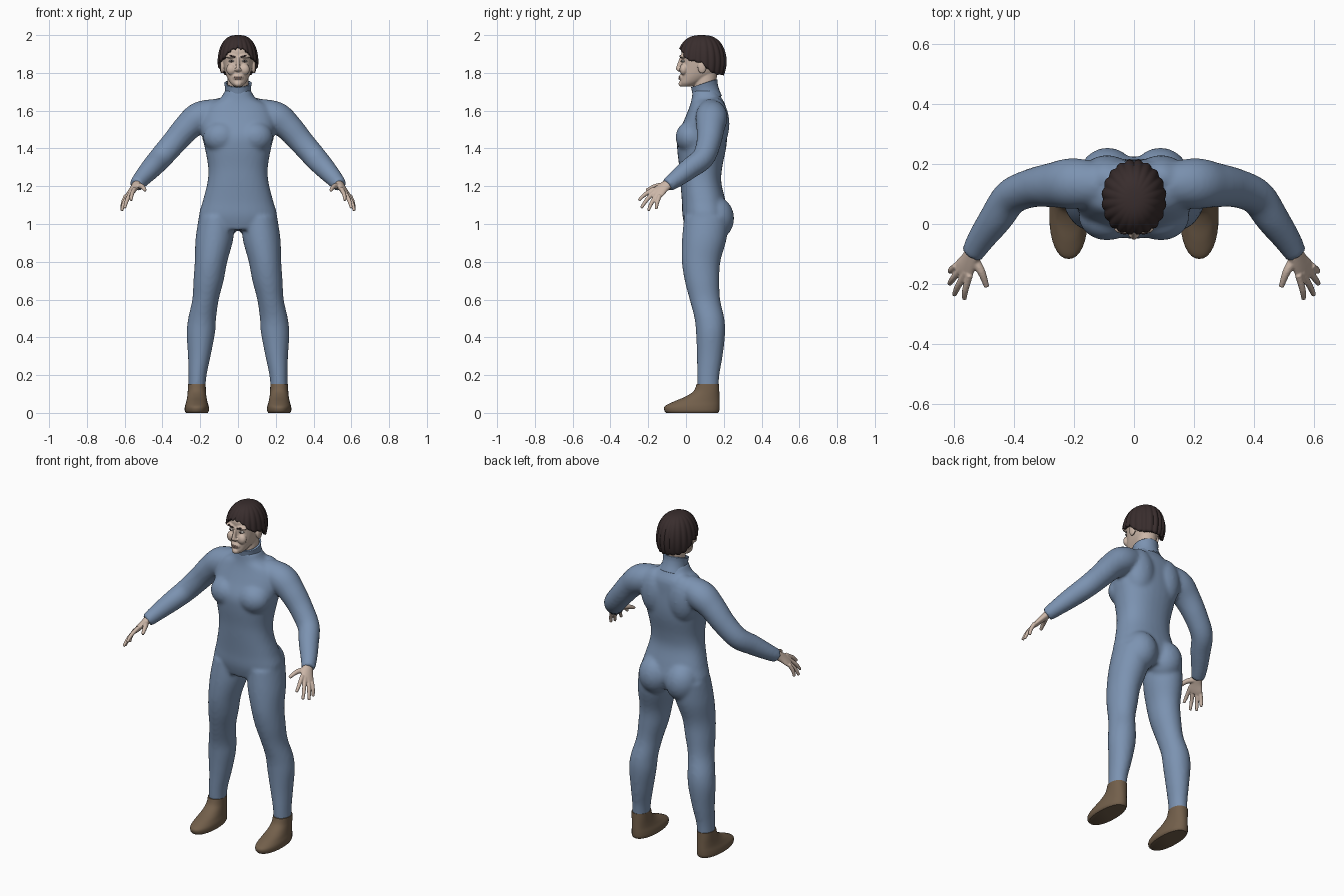
import bpy, bmesh, math
from mathutils import Vector, Matrix

cube = bpy.data.objects.get("Cube")
if cube:
    bpy.data.objects.remove(cube, do_unlink=True)

X, Y = Vector((1, 0, 0)), Vector((0, 1, 0))


def material(name, r, g, b):
    m = bpy.data.materials.new(name)
    m.use_nodes = True
    m.diffuse_color = (r, g, b, 1)
    bsdf = next(n for n in m.node_tree.nodes if n.type == "BSDF_PRINCIPLED")
    bsdf.inputs["Base Color"].default_value = (r, g, b, 1)
    bsdf.inputs["Roughness"].default_value = 0.7
    return m


SUIT = material("suit_blue", 0.20, 0.29, 0.44)
SHOE = material("shoe_brown", 0.17, 0.115, 0.07)
HAIR = material("hair_dark_brown", 0.04, 0.026, 0.026)
SKIN = material("skin", 0.60, 0.47, 0.39)
LIP = material("lip", 0.45, 0.28, 0.23)
EYE = material("eye_white", 0.65, 0.62, 0.58)


def spline(rows, steps=5):
    """Smooth interpolation through rows of numbers."""
    pts = [rows[0]] + list(rows) + [rows[-1]]
    out = []
    for a, b, c, d in zip(pts, pts[1:], pts[2:], pts[3:]):
        for i in range(steps):
            t = i / steps
            out.append([0.5 * (2 * q + (r - p) * t + (2 * p - 5 * q + 4 * r - s) * t * t
                               + (3 * q - p - 3 * r + s) * t ** 3)
                        for p, q, r, s in zip(a, b, c, d)])
    return out + [list(rows[-1])]


def loft(bm, rows, side=X, depth=None, n=32, power=2.0, caps=True):
    """Skin rings (x, y, z, half width, half depth) along a smooth path."""
    rows = spline(rows)
    rings = []
    for i, row in enumerate(rows):
        u, v = side, depth
        if depth is None:
            t = Vector(rows[min(i + 1, len(rows) - 1)][:3]) - Vector(rows[max(i - 1, 0)][:3])
            t.normalize()
            u = (side - t * side.dot(t)).normalized()
            v = t.cross(u)
        ring = []
        for k in range(n):
            a = math.tau * k / n
            c, s = (math.copysign(abs(f) ** (2 / power), f) for f in (math.cos(a), math.sin(a)))
            ring.append(bm.verts.new(Vector(row[:3]) + u * (c * row[3]) + v * (s * row[4])))
        rings.append(ring)
    faces = []
    for a, b in zip(rings, rings[1:]):
        for k in range(n):
            j = (k + 1) % n
            faces.append(bm.faces.new((a[k], a[j], b[j], b[k])))
    if caps:
        faces += [bm.faces.new(rings[0]), bm.faces.new(rings[-1])]
    bmesh.ops.recalc_face_normals(bm, faces=faces)


def column(bm, rows, **kw):
    """Upright centred loft from (z, half width, front y, back y)."""
    loft(bm, [(0, (f + b) / 2, z, w, (b - f) / 2) for z, w, f, b in rows], depth=Y, **kw)


def ball(bm, centre, radii):
    m = Matrix.Translation(centre) @ Matrix.Diagonal((*radii, 1))
    bmesh.ops.create_uvsphere(bm, u_segments=24, v_segments=14, radius=1, matrix=m)


def mirror(bm):
    new = bmesh.ops.duplicate(bm, geom=bm.verts[:] + bm.edges[:] + bm.faces[:])["geom"]
    for e in new:
        if isinstance(e, bmesh.types.BMVert):
            e.co.x *= -1
    bmesh.ops.reverse_faces(bm, faces=[e for e in new if isinstance(e, bmesh.types.BMFace)])


def finish(name, bm, mat, voxel=0, smooth=4, shell=0):
    me = bpy.data.meshes.new(name)
    bm.to_mesh(me)
    bm.free()
    ob = bpy.data.objects.new(name, me)
    bpy.context.scene.collection.objects.link(ob)
    me.materials.append(mat)
    bpy.ops.object.select_all(action="DESELECT")
    ob.select_set(True)
    bpy.context.view_layer.objects.active = ob
    bpy.ops.object.shade_smooth_by_angle(angle=math.radians(50))
    if shell:
        mod = ob.modifiers.new("thickness", "SOLIDIFY")
        mod.thickness, mod.offset = shell, -1
    if voxel:
        mod = ob.modifiers.new("fuse", "REMESH")
        mod.mode, mod.voxel_size, mod.use_smooth_shade = "VOXEL", voxel, True
        mod = ob.modifiers.new("soften", "SMOOTH")
        mod.factor, mod.iterations = 0.5, smooth
    return ob


# Body suit: legs, arms and muscle masses fused with the torso
bm = bmesh.new()
loft(bm, [(.112, .11, 1.04, .095, .12), (.125, .097, .92, .1, .118), (.143, .08, .80, .086, .102),
          (.156, .085, .70, .08, .092), (.172, .1, .60, .07, .081), (.19, .124, .50, .074, .079),
          (.197, .13, .42, .075, .077), (.205, .126, .30, .06, .068), (.214, .118, .20, .048, .059),
          (.218, .116, .12, .045, .056)], depth=Y)
loft(bm, [(.10, .13, 1.595, .07, .07), (.2, .135, 1.565, .085, .083), (.27, .13, 1.51, .075, .073),
          (.34, .12, 1.43, .065, .066), (.41, .09, 1.35, .06, .062), (.46, .02, 1.295, .056, .056),
          (.51, -.05, 1.24, .046, .046), (.54, -.1, 1.205, .038, .038)], side=Y)
ball(bm, (.088, .155, 1.03), (.098, .1, .115))   # buttock
ball(bm, (.09, .025, 1.46), (.095, .08, .085))   # chest
ball(bm, (.09, .155, 1.53), (.09, .075, .14))    # shoulder blade
mirror(bm)
column(bm, [(1.71, .068, .035, .165), (1.665, .095, .03, .19), (1.625, .165, .02, .21),
            (1.55, .195, -.01, .215), (1.47, .192, -.045, .218), (1.4, .175, -.047, .212),
            (1.3, .158, -.036, .192), (1.22, .162, -.03, .187), (1.12, .187, -.022, .21),
            (1.04, .206, -.018, .225), (.97, .17, .0, .2)], power=2.3)
finish("body_suit", bm, SUIT, voxel=.01, smooth=7)

# Standing collar, lower at the front
bm = bmesh.new()
loft(bm, [(0, .11, 1.655, .082, .08), (0, .106, 1.69, .07, .07), (0, .1, 1.72, .069, .068),
          (0, .097, 1.745, .073, .07)], depth=Vector((0, 1, .3)), caps=False)
finish("collar", bm, SUIT, shell=.01)

# Shoes
bm = bmesh.new()
loft(bm, [(.218, (f + b) / 2, z, w, (b - f) / 2) for z, w, f, b in
          [(.152, .047, .056, .175), (.115, .048, .04, .176), (.085, .051, -.005, .177),
           (.06, .056, -.065, .178), (.035, .063, -.112, .178), (.012, .064, -.114, .176),
           (0, .058, -.104, .17)]], depth=Y, power=2.2)
mirror(bm)
finish("shoes", bm, SHOE)

# Hands: palm, four fingers and thumb
bm = bmesh.new()
across = Vector((.05, .045, -.04)).normalized()
loft(bm, [(.525, -.075, 1.225, .027, .025), (.549, -.122, 1.192, .034, .019),
          (.568, -.152, 1.165, .041, .015), (.576, -.168, 1.152, .036, .011)], side=across)
fingers = [((.551, -.182, 1.177), (.566, -.25, 1.125)), ((.566, -.172, 1.163), (.6, -.237, 1.085)),
           ((.582, -.157, 1.148), (.616, -.2, 1.07)), ((.596, -.142, 1.139), (.614, -.158, 1.078))]
for start, tip in fingers:
    a, b = Vector(start), Vector(tip)
    root, mid = a - (b - a) * .2, (a + b) / 2 + Vector((.004, -.003, .004))
    loft(bm, [(*root, .012, .012), (*mid, .011, .011), (*b, .008, .008)], side=across, n=12)
loft(bm, [(.54, -.11, 1.2, .018, .018), (.51, -.158, 1.2, .014, .014),
          (.491, -.21, 1.178, .009, .009)], side=across, n=12)
mirror(bm)
finish("hands", bm, SKIN, voxel=.004, smooth=3)

# Head with neck, nose, cheeks, brow ridges and ears
bm = bmesh.new()
ball(bm, (.035, -.012, 1.818), (.027, .022, .03))    # cheek
ball(bm, (.034, -.014, 1.888), (.034, .019, .011))   # brow ridge
ball(bm, (.01, -.036, 1.817), (.009, .01, .008))     # nostril
ball(bm, (.083, .085, 1.832), (.011, .024, .036))    # ear
mirror(bm)
column(bm, [(1.728, .022, -.024, .03), (1.745, .04, -.032, .07), (1.77, .055, -.03, .12),
            (1.8, .067, -.027, .16), (1.84, .076, -.024, .18), (1.88, .081, -.024, .19),
            (1.92, .083, -.024, .19), (1.95, .075, -.004, .18), (1.975, .05, .035, .15),
            (1.985, .02, .07, .11)], power=2.2)
column(bm, [(1.62, .057, .045, .16), (1.7, .056, .042, .158), (1.8, .056, .045, .165)])
loft(bm, [(0, -.02, 1.885, .009, .012), (0, -.032, 1.85, .009, .013), (0, -.039, 1.82, .012, .014),
          (0, -.032, 1.806, .008, .008)], depth=Y, n=16)
ball(bm, (0, -.026, 1.742), (.02, .014, .015))       # chin
ball(bm, (0, -.02, 1.776), (.03, .018, .02))         # mouth mound
finish("head", bm, SKIN, voxel=.004, smooth=4)

# Lips
bm = bmesh.new()
ball(bm, (0, -.032, 1.778), (.021, .008, .004))
ball(bm, (0, -.032, 1.769), (.018, .008, .005))
finish("lips", bm, LIP)

# Eyes with dark irises, and eyebrows
bm = bmesh.new()
ball(bm, (.034, -.014, 1.862), (.016, .012, .006))
mirror(bm)
finish("eyes", bm, EYE)
bm = bmesh.new()
ball(bm, (.034, -.022, 1.862), (.006, .006, .0055))
loft(bm, [(.016, -.029, 1.882, .003, .004), (.038, -.03, 1.89, .004, .005),
          (.062, -.014, 1.884, .002, .004)], side=Y, n=10)
mirror(bm)
finish("irises_and_eyebrows", bm, HAIR)

# Hair: ribbed cap whose lower edge drops from forehead to nape
EDGE = [(0, 58), (.45, 63), (.95, 86), (1.6, 93), (1.95, 112), (2.3, 119), (3.2, 121)]


def edge_angle(a):
    for (a0, e0), (a1, e1) in zip(EDGE, EDGE[1:]):
        if a <= a1:
            return math.radians(e0 + (e1 - e0) * (a - a0) / (a1 - a0))


bm = bmesh.new()
N, M = 144, 18
grid = []
for i in range(N):
    a = math.tau * i / N
    lock = abs(math.sin(10 * a))
    end = edge_angle(min(a, math.tau - a)) + .05 * (lock - .5)
    col = []
    for j in range(1, M + 1):
        th = end * j / M
        r = math.sin(th) ** .75 * (1 + .06 * (lock - .7) * math.sin(th))
        col.append(bm.verts.new((.107 * r * math.sin(a), .083 - .131 * r * math.cos(a),
                                 1.86 + .14 * math.cos(th))))
    grid.append(col)
crown = bm.verts.new((0, .083, 2.0))
for a, b in zip(grid, grid[1:] + grid[:1]):
    bm.faces.new((crown, a[0], b[0]))
    for j in range(M - 1):
        bm.faces.new((a[j], a[j + 1], b[j + 1], b[j]))
bmesh.ops.recalc_face_normals(bm, faces=bm.faces)
finish("hair", bm, HAIR, shell=.016)
